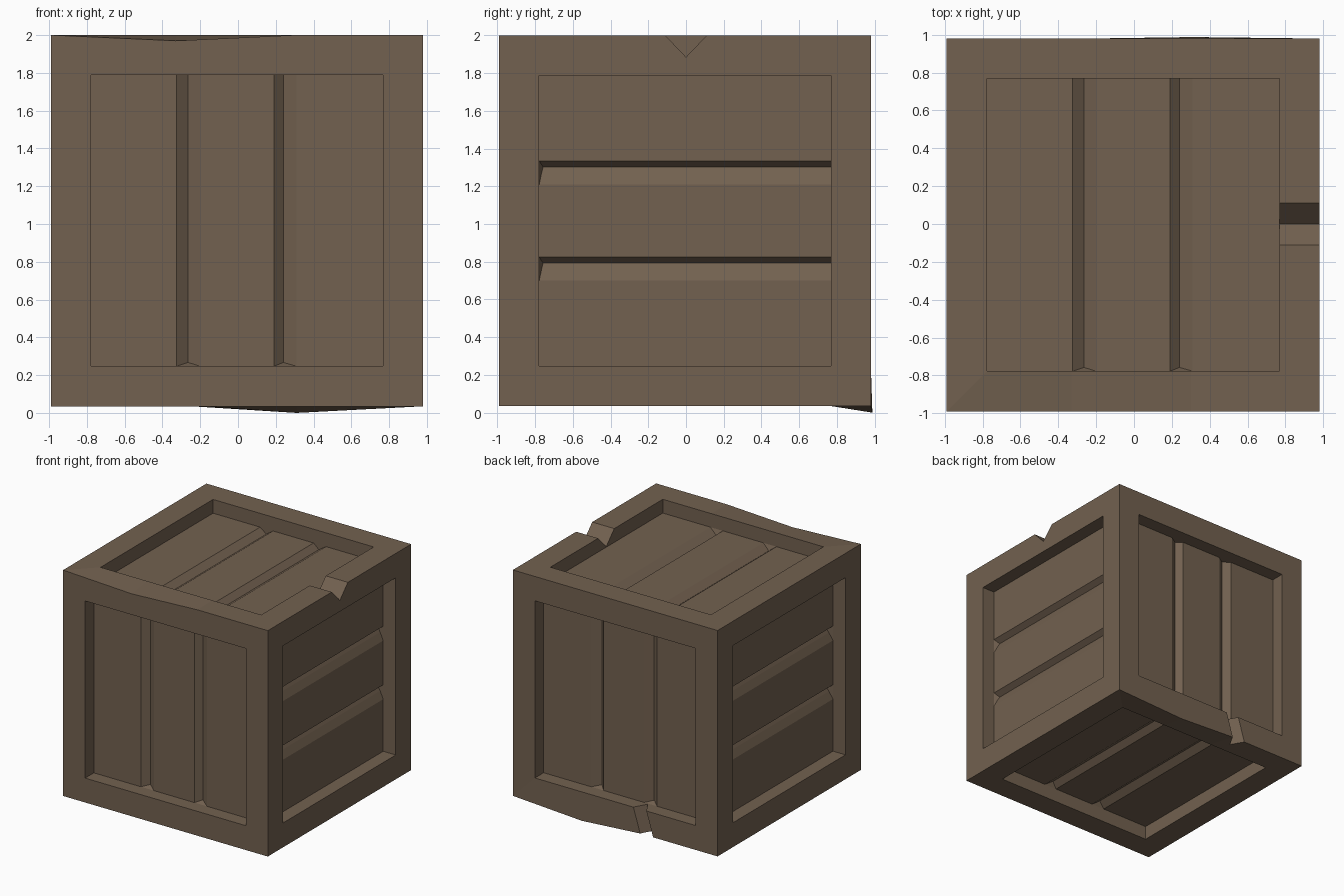
import bpy, bmesh
from mathutils import Vector

if "Cube" in bpy.data.objects:
    bpy.data.objects.remove(bpy.data.objects["Cube"])

LO, HI = Vector((-0.99, -0.99, 0.035)), Vector((0.98, 0.98, 2.0))
RAIL, RECESS = 0.212, 0.12

wood = bpy.data.materials.new("brown_wood")
wood.diffuse_color = (0.17, 0.12, 0.08, 1)
wood.use_nodes = True
wood.node_tree.nodes["Principled BSDF"].inputs["Base Color"].default_value = wood.diffuse_color


def add_object(name, bm):
    mesh = bpy.data.meshes.new(name)
    bm.to_mesh(mesh)
    bm.free()
    mesh.materials.append(wood)
    bpy.context.collection.objects.link(bpy.data.objects.new(name, mesh))


def near(co, **want):
    return all(abs(co["xyz".index(k)] - v) < 0.004 for k, v in want.items())


def slice_faces(bm, test, axis, values):
    """Cut only the faces whose centre passes the test, across one axis."""
    normal = Vector([float(i == axis) for i in range(3)])
    for value in values:
        faces = [f for f in bm.faces if test(f.calc_center_median())]
        geom = set(faces)
        for f in faces:
            geom.update(f.edges)
            geom.update(f.verts)
        bmesh.ops.bisect_plane(bm, geom=list(geom), plane_co=normal * value, plane_no=normal)


# Frame: a box with a recessed window on each side
bm = bmesh.new()
bmesh.ops.create_cube(bm, size=1)
for v in bm.verts:
    v.co = (LO + HI) / 2 + Vector([c * s for c, s in zip(v.co, HI - LO)])
windows = bm.faces[:]
bmesh.ops.inset_individual(bm, faces=windows, thickness=RAIL, use_even_offset=True)
floors = bmesh.ops.extrude_discrete_faces(bm, faces=windows)["faces"]
for f in floors:
    f.normal_update()
    shift = f.normal * -RECESS
    for v in f.verts:
        v.co += shift
bmesh.ops.delete(bm, geom=floors, context='FACES_ONLY')

# V notch across the right top rail
slice_faces(bm, lambda c: c.z > 1.9 and c.x > 0.75, 1, (-0.11, 0, 0.11))
for v in bm.verts:
    if near(v.co, y=0, z=2.0):
        v.co.z = 1.885

# Slanted V notch across the back bottom rail
slice_faces(bm, lambda c: c.y > 0.9 and c.z < 0.26, 0, (-0.305, -0.24, -0.18))
for v in bm.verts:
    if v.co.y > 0.9 and -0.31 < v.co.x < -0.17 and v.co.z < 0.3:
        if near(v.co, x=-0.24):
            v.co.y = 0.87
        if v.co.z < 0.1:
            v.co.x -= 0.065

# Worn front top edge and bulging back bottom edge
slice_faces(bm, lambda c: c.z > 1.99 and c.y < -0.8, 0, (-0.33, 0.3))
slice_faces(bm, lambda c: c.z < 0.05 and c.y > 0.8, 0, (0.31,))
for v in bm.verts:
    if near(v.co, x=-0.33, y=LO.y, z=2.0):
        v.co.z = 1.97
    elif near(v.co, x=0.31, y=HI.y, z=LO.z):
        v.co.z, v.co.y = 0.0, 0.988
add_object("crate_frame", bm)

# Plank profiles: (position across, depth); grooves are the runs between flats
X_ENDS = (LO.x + RAIL, HI.x - RAIL)
Z_ENDS = (LO.z + RAIL, HI.z - RAIL)
X_GROOVES = [[(-0.325, 0), (-0.265, 0.045), (-0.2, 0)],
             [(0.19, 0), (0.24, 0.045), (0.31, 0)]]
Z_GROOVES = [[(z, 0), (z + 0.065, 0.03), (z + 0.092, 0.045), (z + 0.125, 0)]
             for z in (0.70, 1.21)]


def plank_panel(name, across, along, out, sign, grooves):
    """Three planks with grooves between them, lying on a recess floor."""
    ends = X_ENDS if across == 0 else Z_ENDS
    v0, v1 = LO[along] + RAIL, HI[along] - RAIL
    level = HI[out] - RECESS if sign > 0 else LO[out] + RECESS
    profile = [(ends[0], 0)] + sum(grooves, []) + [(ends[1], 0)]
    bm = bmesh.new()

    def vert(u, v, depth):
        co = Vector()
        co[across], co[along], co[out] = u, v, level - sign * depth
        return bm.verts.new(co)

    low = [vert(u, v0 + 0.45 * d, d) for u, d in profile]
    high = [vert(u, v1, d) for u, d in profile]
    for i in range(len(profile) - 1):
        bm.faces.new((low[i], low[i + 1], high[i + 1], high[i]))
    # Groove end walls
    n = len(grooves[0])
    for start in (1, 1 + n):
        bm.faces.new(low[start:start + n][::-1])
        bm.faces.new(high[start:start + n])
    bm.normal_update()
    bm.faces.ensure_lookup_table()
    if bm.faces[0].normal[out] * sign < 0:
        bmesh.ops.reverse_faces(bm, faces=bm.faces[:])
    add_object(name, bm)


for name, sign in (("front_planks", -1), ("back_planks", 1)):
    plank_panel(name, 0, 2, 1, sign, X_GROOVES)
for name, sign in (("bottom_planks", -1), ("top_planks", 1)):
    plank_panel(name, 0, 1, 2, sign, X_GROOVES)
for name, sign in (("left_planks", -1), ("right_planks", 1)):
    plank_panel(name, 2, 1, 0, sign, Z_GROOVES)
